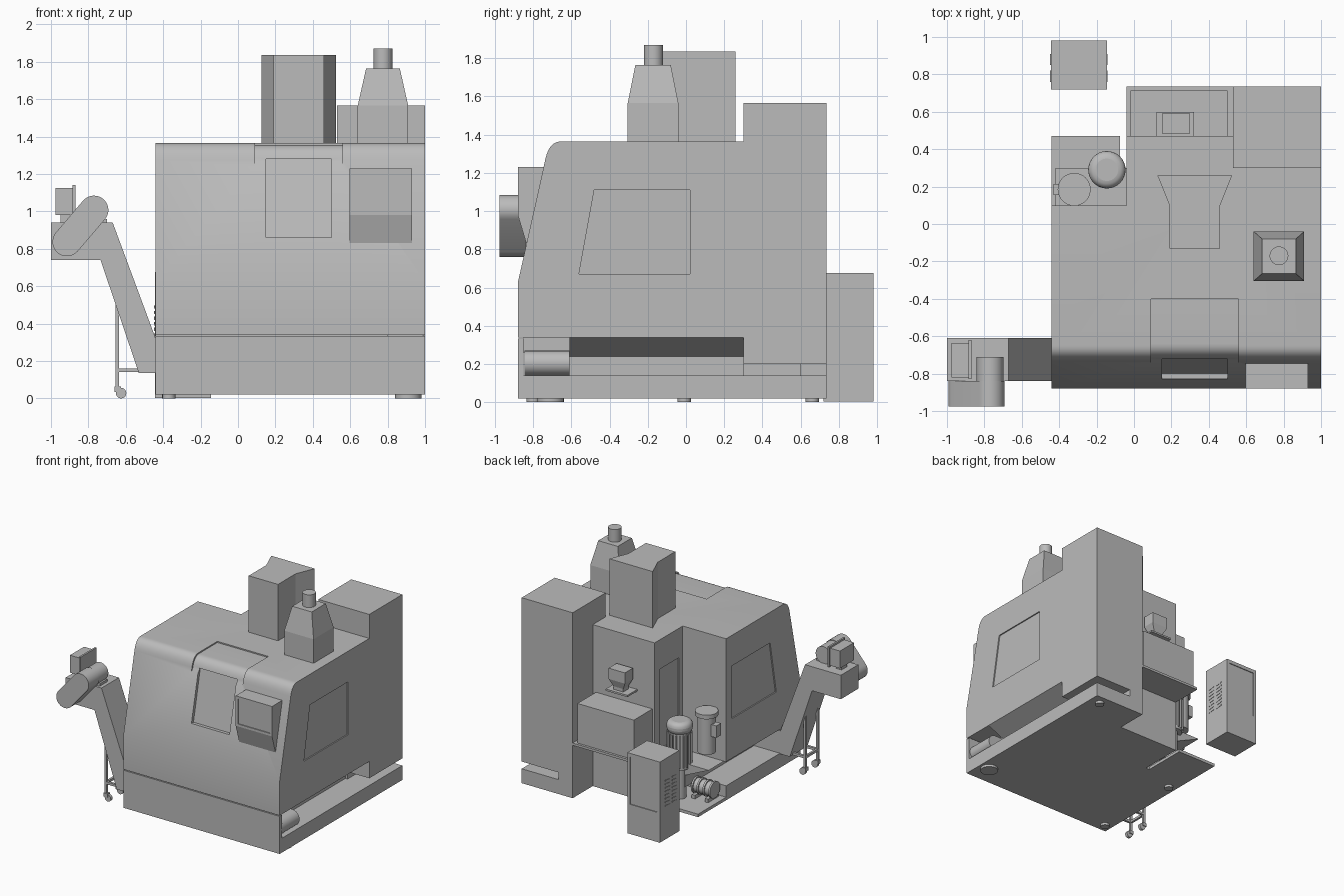
import bpy, bmesh, math
from mathutils import Vector

if "Cube" in bpy.data.objects:
    bpy.data.objects.remove(bpy.data.objects["Cube"], do_unlink=True)

grey = bpy.data.materials.new("machine_grey")
grey.use_nodes = True
grey.diffuse_color = (0.5, 0.5, 0.5, 1)
grey.node_tree.nodes["Principled BSDF"].inputs["Base Color"].default_value = (0.5, 0.5, 0.5, 1)


def finish(name, bm, smooth=False):
    bmesh.ops.recalc_face_normals(bm, faces=bm.faces)
    mesh = bpy.data.meshes.new(name)
    bm.to_mesh(mesh)
    bm.free()
    mesh.materials.append(grey)
    ob = bpy.data.objects.new(name, mesh)
    bpy.context.collection.objects.link(ob)
    if smooth:
        shade(ob)
    return ob


def shade(ob):
    bpy.ops.object.select_all(action='DESELECT')
    ob.select_set(True)
    bpy.context.view_layer.objects.active = ob
    bpy.ops.object.shade_smooth_by_angle(angle=math.radians(30))


def prism(name, pts, axis, a, b, smooth=False):
    """Extrude a flat profile along one axis, from a to b."""
    place = {'x': lambda p, t: (t, p[0], p[1]),
             'y': lambda p, t: (p[0], t, p[1]),
             'z': lambda p, t: (p[0], p[1], t)}[axis]
    bm = bmesh.new()
    face = bm.faces.new([bm.verts.new(place(p, a)) for p in pts])
    new = bmesh.ops.extrude_face_region(bm, geom=[face])["geom"]
    move = Vector(place((0, 0), b - a))
    bmesh.ops.translate(bm, vec=move, verts=[v for v in new if isinstance(v, bmesh.types.BMVert)])
    return finish(name, bm, smooth)


def box(name, x0, x1, y0, y1, z0, z1):
    return prism(name, [(x0, y0), (x1, y0), (x1, y1), (x0, y1)], 'z', z0, z1)


def circle(u, v, r, n=32, start=0.0, sweep=math.tau):
    return [(u + r * math.cos(start + sweep * i / n), v + r * math.sin(start + sweep * i / n))
            for i in range(n if sweep > 6 else n + 1)]


def rod(name, u, v, r, axis, a, b, n=32):
    return prism(name, circle(u, v, r, n), axis, a, b, True)


def loft(name, rings):
    """Stack of rectangles (x0, x1, y0, y1, z) joined into a closed solid."""
    bm = bmesh.new()
    loops = [[bm.verts.new(c) for c in ((x0, y0, z), (x1, y0, z), (x1, y1, z), (x0, y1, z))]
             for x0, x1, y0, y1, z in rings]
    for lo, hi in zip(loops, loops[1:]):
        for i in range(4):
            bm.faces.new((lo[i], lo[i - 1], hi[i - 1], hi[i]))
    bm.faces.new(loops[0])
    bm.faces.new(loops[-1])
    return finish(name, bm)


def cut(target, cutter):
    mod = target.modifiers.new("cut", 'BOOLEAN')
    mod.operation, mod.solver, mod.object = 'DIFFERENCE', 'EXACT', cutter
    bpy.context.view_layer.objects.active = target
    bpy.ops.object.modifier_apply(modifier=mod.name)
    bpy.data.objects.remove(cutter, do_unlink=True)


# Enclosure: footprint with a sloping, rounded front
TOP = 1.365


def front_curve(d):
    """Sloped front profile moved inward by d."""
    p0, p1, p2 = Vector((-.735, 1.275)), Vector((-.715, TOP)), Vector((-.65, TOP))
    arc = [p0 * (1 - t) ** 2 + p1 * 2 * t * (1 - t) + p2 * t * t for t in [i / 8 for i in range(9)]]
    return [(y + d, z - d) for y, z in [(-.88, .625)] + [tuple(p) for p in arc]]


body = prism("enclosure", [(-.44, -.88), (1, -.88), (1, .3), (.53, .3), (.53, .47),
                           (-.04, .47), (-.04, .1), (-.44, .1)], 'z', .34, TOP)
cut(body, prism("c", front_curve(0) + [(-.65, 1.6), (-1.2, 1.6), (-1.2, .625)], 'x', -.6, 1.2))
# Sliding door and its window, sunk into the front
D = .01
cut(body, prism("c", [(-1.2, .625)] + front_curve(D)[1:] + [(-.4, TOP - D), (-.4, 1.6), (-1.2, 1.6)],
                'x', .09, .56))
cut(body, prism("c", [(-.8, .86), (-.71, 1.28), (-1, 1.28), (-1, .86)], 'x', .15, .5))
# Side windows and rear opening
side_window = [(-.56, .67), (.02, .67), (.02, 1.11), (-.48, 1.11)]
for a, b in ((.99, 1.1), (-.5, -.43)):
    cut(body, prism("c", side_window, 'x', a, b))
cut(body, box("c", -.1, -.03, .15, .4, .45, 1.12))
shade(body)

# Rear column with a slot near its foot
box("rear_column", .53, 1, .3, .735, .2, 1.565)
box("rear_column_foot", .53, .66, .3, .735, .02, .2)
box("rear_column_core", .66, .8, .3, .6, .14, .2)
box("rear_wall_lower", -.04, .53, .1, .47, .02, .34)

# Base, apron and the hopper under the enclosure
prism("base_tank", [(-.44, -.88), (1, -.88), (1, .735), (.53, .735), (.53, .47),
                    (-.04, .47), (-.04, .1), (-.44, .1)], 'z', .02, .14)
box("base_apron", -.44, 1, -.88, -.85, .14, .333)
box("pump_tray", -.44, -.075, .1, .47, .02, .045)
prism("hopper", [(-.42, .34), (1, .34), (.78, .24), (.78, .14), (-.2, .14), (-.2, .24)],
      'y', -.61, .3)
box("front_core", -.44, .8, -.85, -.61, .26, .34)
for x, y, r in ((.91, -.71, .07), (.91, .66, .035), (-.37, -.8, .035), (-.37, -.01, .035)):
    rod("foot", x, y, r, 'z', 0, .02)

# Spindle head housing on the roof
prism("head_housing", [(.125, .26), (.19, .1), (.19, -.13), (.46, -.13), (.46, .1), (.525, .26)],
      'z', TOP, 1.835)

# Mist collector
loft("mist_collector", [(.64, .91, -.305, -.04, TOP), (.64, .91, -.305, -.04, 1.565),
                        (.685, .865, -.265, -.08, 1.765)])
rod("exhaust_pipe", .775, -.17, .05, 'z', 1.76, 1.87)

# Control panel with a sunk screen
panel = box("control_panel", .595, .93, -.88, -.74, .83, 1.23)
cut(panel, prism("c", [(-.88, .8), (-.9, .8), (-.9, .98), (-.88, .98), (-.835, .83)], 'x', .5, 1.1))
cut(panel, box("c", .615, .91, -.9, -.872, 1, 1.21))

# Chip conveyor: trough, incline and head
prism("conveyor", [(-.44, .135), (-.53, .135), (-.735, .74), (-1, .74), (-1, .94),
                   (-.67, .94), (-.44, .32)], 'y', -.84, -.61)
prism("conveyor_trough", [(-.44, .14), (-.44, .27)]
      + circle(.93, .205, .065, 12, math.pi / 2, -math.pi), 'y', -.845, -.61, True)
tilt = math.atan2(.17, .145)
prism("drive_guard", circle(-.77, 1.007, .077, 16, tilt - math.pi / 2, math.pi)
      + circle(-.915, .837, .077, 16, tilt + math.pi / 2, math.pi), 'y', -.975, -.84, True)
rod("drive_motor", -.77, 1.007, .072, 'y', -.84, -.71)
box("motor_mount", -.84, -.7, -.82, -.72, .94, .96)
box("conveyor_control_box", -.975, -.885, -.82, -.635, .98, 1.125)
box("control_box_plate", -.885, -.87, -.83, -.62, .97, 1.14)
box("control_box_stand", -.95, -.9, -.76, -.69, .94, .98)

# Conveyor support legs on casters
for y in (-.81, -.65):
    box("support_leg", -.655, -.637, y - .01, y + .01, .06, .53)
    box("support_bar", -.655, -.53, y - .01, y + .01, .14, .16)
    box("caster_fork", -.66, -.625, y - .018, y + .018, .035, .065)
    rod("caster_wheel", -.625, .028, .028, 'y', y - .012, y + .012, 20)
box("support_cross_bar", -.655, -.637, -.81, -.65, .14, .16)

# Rear unit on a shelf, with a small junction box above
box("rear_shelf", -.04, .53, .47, .735, .46, .48)
box("rear_unit", -.02, .5, .47, .715, .48, .81)
box("junction_shelf", .12, .32, .47, .6, .92, .935)
loft("junction_box", [(.18, .27, .5, .57, .935), (.18, .27, .5, .57, .96),
                      (.15, .3, .485, .59, 1.02), (.15, .3, .485, .59, 1.11)])

# Vertical coolant pump with ribbed, domed motor
PX, PY = -.145, .29
rod("pump_pipe", PX, PY, .05, 'z', .045, .3)
rod("pump_motor", PX, PY, .085, 'z', .3, .6)
for i in range(20):
    a = math.tau * i / 20
    u, v = Vector((math.cos(a), math.sin(a))), Vector((-math.sin(a), math.cos(a))) * .004
    c = Vector((PX, PY))
    prism("pump_rib", [c + u * .08 - v, c + u * .098 - v, c + u * .098 + v, c + u * .08 + v],
          'z', .32, .59)
dome = rod("pump_cap", PX, PY, .1, 'z', .59, .69)
bev = dome.modifiers.new("round", 'BEVEL')
bev.width, bev.segments, bev.limit_method, bev.angle_limit = .04, 4, 'ANGLE', math.radians(60)

# Coolant filter
FX, FY = -.32, .185
rod("filter_body", FX, FY, .07, 'z', .43, .74)
rod("filter_lid", FX, FY, .088, 'z', .735, .77)
box("filter_port", -.43, -.38, FY - .03, FY + .03, .58, .68)

# Small horizontal pump on the tray
rod("transfer_pump", .19, .13, .058, 'x', -.39, -.24)
for x in (-.4, -.345, -.29, -.24):
    rod("transfer_pump_ring", .19, .13, .068, 'x', x, x + .015)
rod("transfer_pump_shaft", .19, .13, .025, 'x', -.24, -.19)
for x in (-.385, -.265):
    box("transfer_pump_foot", x, x + .03, .12, .26, .045, .075)

# Free-standing electrical cabinet with door and vent slots
cabinet = box("electrical_cabinet", -.445, -.145, .72, .98, .003, .675)
cut(cabinet, box("c", -.42, -.17, .973, 1, .25, .645))
for x in (-.445, -.145):
    for y in (.79, .88):
        for k in range(8):
            z = .27 + k * .03
            prism("vent_slot", [(y - .03, z), (y + .03, z + .008), (y + .03, z + .018), (y - .03, z + .01)],
                  'x', x - .003, x + .003)
